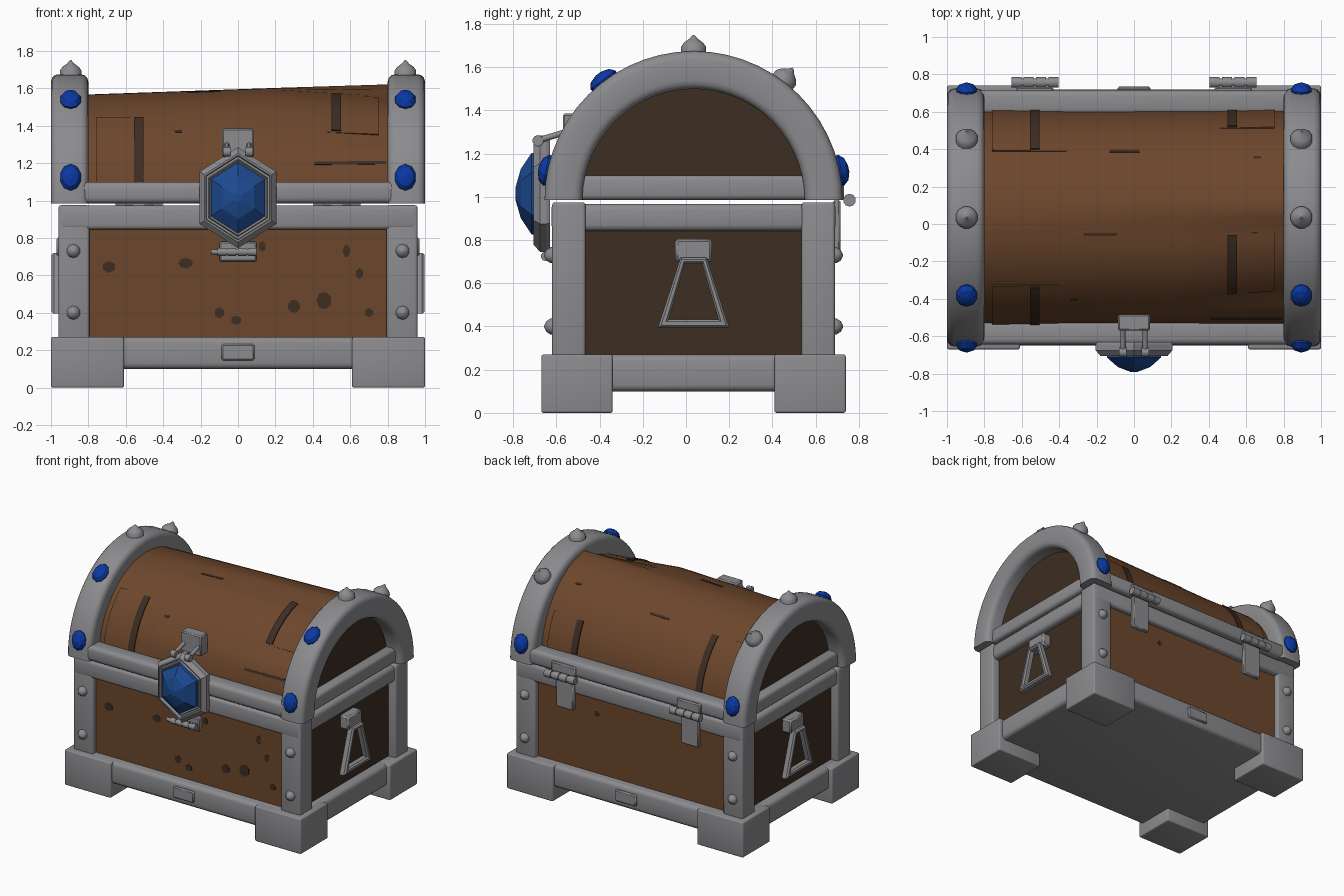
import bpy, bmesh, math, random
from mathutils import Vector, Matrix

random.seed(4)
if "Cube" in bpy.data.objects:
    bpy.data.objects.remove(bpy.data.objects["Cube"])


def material(name, rgb):
    m = bpy.data.materials.new(name)
    m.use_nodes = True
    col = (*rgb, 1)
    m.diffuse_color = col
    m.node_tree.nodes["Principled BSDF"].inputs["Base Color"].default_value = col
    return m


IRON = material("iron grey", (0.262, 0.262, 0.275))
WOOD = material("wood brown", (0.152, 0.062, 0.025))
DARK = material("dark wood", (0.046, 0.026, 0.016))
GEM = material("gem blue", (0.003, 0.04, 0.37))
BIG_GEM = material("large gem blue", (0.012, 0.068, 0.28))

CY = 0.035      # depth centre of the chest
BASE = 0.985    # underside of the lid


def finish(name, bm, mat, smooth=True):
    bmesh.ops.recalc_face_normals(bm, faces=bm.faces[:])
    me = bpy.data.meshes.new(name)
    bm.to_mesh(me)
    bm.free()
    me.materials.append(mat)
    ob = bpy.data.objects.new(name, me)
    bpy.context.collection.objects.link(ob)
    if smooth:
        bpy.ops.object.select_all(action='DESELECT')
        ob.select_set(True)
        bpy.context.view_layer.objects.active = ob
        bpy.ops.object.shade_smooth_by_angle(angle=math.radians(40))
    return ob


def box(name, xs, ys, zs, mat=IRON, bevel=0.0, segs=3):
    bm = bmesh.new()
    bmesh.ops.create_cube(bm, size=1)
    for v in bm.verts:
        v.co = [(a + b) / 2 + c * abs(b - a) for c, (a, b) in zip(v.co, (xs, ys, zs))]
    if bevel:
        bmesh.ops.bevel(bm, geom=bm.edges[:], offset=bevel, segments=segs,
                        profile=0.5, affect='EDGES')
    return finish(name, bm, mat, bevel > 0)


def loft(name, rings, mat, loop=False, smooth=True):
    """Skin closed rings of points; cap the ends, or join last to first."""
    bm = bmesh.new()
    rows = [[bm.verts.new(p) for p in r] for r in rings]
    pairs = list(zip(rows, rows[1:])) + ([(rows[-1], rows[0])] if loop else [])
    for a, b in pairs:
        for i in range(len(a)):
            j = (i + 1) % len(a)
            bm.faces.new((a[i], a[j], b[j], b[i]))
    if not loop:
        bm.faces.new(rows[0])
        bm.faces.new(rows[-1])
    return finish(name, bm, mat, smooth)


def lathe(name, profile, place, normal, mat, sides=10, smooth=True, scale=(1, 1)):
    """Turn (radius, height) pairs about a normal at a place."""
    rot = Vector(normal).to_track_quat('Z', 'Y').to_matrix().to_4x4()
    m = Matrix.Translation(place) @ rot
    turn = [math.tau * (i + 0.5) / sides for i in range(sides)]
    rings = [[m @ Vector((r * math.cos(t) * scale[0], r * math.sin(t) * scale[1], h))
              for t in turn] for r, h in profile]
    return loft(name, rings, mat, smooth=smooth)


# Base, body core and rails
box("base_slab", (-0.97, 0.97), (CY - 0.685, CY + 0.685), (0.1, 0.27), bevel=0.03)
box("body_panels", (-0.88, 0.88), (CY - 0.615, CY + 0.615), (0.2, 0.95), WOOD)
for s, side in ((-1, "right"), (1, "left")):
    box(side + "_side_panel", (s * 0.8, s * 0.9), (CY - 0.55, CY + 0.55), (0.2, 0.95), DARK)
    box(side + "_top_rail", (s * 0.82, s * 0.95), (CY - 0.6, CY + 0.6), (0.842, 0.968), bevel=0.03)
    box(side + "_lid_sill", (s * 0.82, s * 0.95), (CY - 0.6, CY + 0.6), (BASE, 1.1), bevel=0.025)
for s, side in ((-1, "front"), (1, "back")):
    box(side + "_top_rail", (-0.958, 0.958), (CY + s * 0.52, CY + s * 0.657), (0.845, 0.974), bevel=0.022)
    box(side + "_lid_rail", (-0.86, 0.86), (CY + s * 0.55, CY + s * 0.68), (BASE, 1.1), bevel=0.03)
    box(side + "_base_plate", (-0.088, 0.088), (CY + s * 0.67, CY + s * 0.7), (0.145, 0.232),
        bevel=0.008, segs=1)

# Feet, corner posts and their rivets
for sx in (-1, 1):
    for sy in (-1, 1):
        box("foot", (sx * 0.61, sx), (CY + sy * 0.375, CY + sy * 0.705), (0, 0.27), bevel=0.01)
        box("corner_post", (sx * 0.795, sx * 0.96), (CY + sy * 0.5, CY + sy * 0.655),
            (0.2, 0.975), bevel=0.015)
        for z in (0.4, 0.73):
            lathe("post_rivet", [(0.037, -0.01), (0.037, 0.012), (0.024, 0.032), (0.004, 0.042)],
                  (sx * 0.88, CY + sy * 0.65, z), (0, sy, 0), IRON)


# Lid barrel, tilted upwards to one side, with a sunken wedge at its front left
def lid_point(x, deg, off=0.0):
    a = math.radians(deg)
    sunk = max(0, min(1, (deg - 25) / 12, (95 - deg) / 12))
    off -= 0.07 * max(0, (x - 0.2) / 0.55) * sunk
    rz = 0.61 + 0.035 * x
    return Vector((x, CY - (0.575 + off) * math.cos(a), BASE + (rz + off) * math.sin(a)))


loft("lid_barrel", [[lid_point(x, 5 * i) for i in range(37)] for x in (-0.85, 0.2, 0.85)], WOOD)


def patch(name, xs, degs, offs, mat):
    """Curved strip on the barrel; offs gives the height at each x end."""
    n = 10
    rings = []
    for i in range(n + 1):
        d = degs[0] + (degs[1] - degs[0]) * i / n
        rings.append([lid_point(xs[0], d, -0.03), lid_point(xs[1], d, -0.03),
                      lid_point(xs[1], d, offs[1]), lid_point(xs[0], d, offs[0])])
    return loft(name, rings, mat)


# Raised planks (outer end first) each with a dark strap
for outer, inner, strap, degs in ((-0.76, -0.1, -0.53, (10, 51)), (0.75, 0.25, 0.525, (40, 81)),
                                  (-0.76, -0.1, -0.53, (128, 170)), (0.75, 0.25, 0.525, (146, 170))):
    patch("lid_plank", (outer, inner), degs, (0.009, -0.006), WOOD)
    patch("lid_strap", (strap - 0.025, strap + 0.025), (degs[0] + 1, degs[1] - 1),
          (0.011, 0.011), DARK)
for x, d, w in ((0.6, 20, 0.19), (-0.32, 40, 0.02), (-0.18, 81, 0.09), (-0.05, 128, 0.08),
                (0.66, 124, 0.02)):
    patch("lid_scratch", (x - w, x + w), (d - 0.8, d + 0.8), (0.003, 0.003), DARK)

# End arches with rounded section, infill, gems and studs
section = []
for cr, cx, start in ((0.65, 0.96, 0), (0.555, 0.96, 90), (0.555, 0.84, 180), (0.65, 0.84, 270)):
    for k in range(4):
        a = math.radians(start + 30 * k)
        section.append((cr + 0.04 * math.cos(a), cx + 0.04 * math.sin(a)))
for s, side in ((-1, "right"), (1, "left")):
    rings = []
    for i in range(29):
        a = math.pi * i / 28
        rings.append([(s * x, CY - r * math.cos(a), BASE + r * math.sin(a)) for r, x in section])
    loft(side + "_arch", rings, IRON)
    rim = [math.pi * i / 24 for i in range(25)]
    loft(side + "_lid_end", [[(s * x, CY - 0.55 * math.cos(a), BASE + 0.55 * math.sin(a))
                              for a in rim] for x in (0.84, 0.88)], DARK)
    for deg, kind in ((11.5, "gem"), (53, "gem"), (90, "stud"), (127, "stud"), (168.5, "gem")):
        a = math.radians(deg)
        n = Vector((0, -math.cos(a), math.sin(a)))
        p = Vector((s * 0.895, CY, BASE)) + n * 0.685
        if kind == "gem":
            lathe("arch_gem", [(0.053, -0.02), (0.058, 0.012), (0.042, 0.036), (0.012, 0.048)],
                  p, n, GEM, smooth=False, scale=(1, 1.25))
        else:
            lathe("arch_stud", [(0.06, -0.02), (0.06, 0.025), (0.045, 0.045), (0.02, 0.062),
                                (0.004, 0.08)], p, n, IRON, sides=12)

# Side handles
for s, side in ((-1, "right"), (1, "left")):
    box(side + "_handle_mount", (s * 0.89, s * 0.97), (CY - 0.085, CY + 0.085), (0.7, 0.805),
        bevel=0.012, segs=1)

    def trapezoid(x, top, bottom, z0, z1):
        return [(s * x, CY - bottom, z0), (s * x, CY + bottom, z0),
                (s * x, CY + top, z1), (s * x, CY - top, z1)]
    outer, inner = (0.06, 0.165, 0.395, 0.72), (0.04, 0.115, 0.432, 0.69)
    loft(side + "_handle", [trapezoid(0.95, *outer), trapezoid(0.985, *outer),
                            trapezoid(0.997, 0.055, 0.15, 0.405, 0.71),
                            trapezoid(0.997, 0.045, 0.128, 0.422, 0.7),
                            trapezoid(0.985, *inner), trapezoid(0.95, *inner)],
         IRON, loop=True, smooth=False)

# Front medallion with large faceted gem
HEX = ((0, 0.27), (0.205, 0.14), (0.205, -0.14), (0, -0.27), (-0.205, -0.14), (-0.205, 0.14))


def hex_rings(steps):
    return [[(x * k, y, 1.015 + z * k) for x, z in HEX] for k, y in steps]


loft("medallion", hex_rings(((0.97, -0.63), (1, -0.645), (1, -0.675), (0.88, -0.705), (0.84, -0.705),
                             (0.82, -0.685), (0.77, -0.685), (0.75, -0.7), (0.71, -0.69))),
     IRON, smooth=False)
loft("large_gem", hex_rings(((0.7, -0.68), (0.7, -0.715), (0.42, -0.765), (0.1, -0.79))),
     BIG_GEM, smooth=False)

# Hasp above the medallion and clasp below it
box("hasp_plate", (-0.085, 0.085), (-0.57, -0.485), (1.23, 1.385), bevel=0.008, segs=1)
for s in (-1, 1):
    lathe("hasp_arm", [(0.014, 0), (0.014, 0.14)], (s * 0.06, -0.69, 1.26), (0, 1, 0.3), IRON)
    lathe("hasp_knob", [(0.026, 0), (0.026, 0.04)], (s * 0.06 - 0.02, -0.685, 1.26), (1, 0, 0), IRON)
box("clasp_plate", (-0.1, 0.1), (-0.615, -0.57), (0.675, 0.78), bevel=0.008, segs=1)
KNUCKLES = [(0.022 if i % 4 < 2 else 0.017, h) for i, h in
            enumerate((0, 0.045, 0.045, 0.055, 0.055, 0.1, 0.1, 0.11, 0.11, 0.155, 0.155,
                       0.165, 0.165, 0.21))]
lathe("clasp_pin", KNUCKLES, (-0.11, -0.65, 0.725), (1, 0, 0), IRON)
box("clasp_lug", (-0.08, 0.08), (-0.66, -0.6), (0.715, 0.735))
lathe("clasp_pin_head", [(0.014, 0), (0.014, 0.04)], (-0.145, -0.65, 0.725), (1, 0, 0), IRON)

# Rear hinges
for s, side in ((-1, "right"), (1, "left")):
    x = s * 0.53
    lathe(side + "_hinge_barrel", [(r * 1.35, h * 1.2) for r, h in KNUCKLES],
          (x - 0.126, 0.757, 0.985), (1, 0, 0), IRON)
    box(side + "_hinge_lower_leaf", (x - 0.075, x + 0.075), (0.68, 0.715), (0.725, 0.985),
        bevel=0.008, segs=1)
    box(side + "_hinge_upper_leaf", (x - 0.1, x + 0.1), (0.69, 0.732), (0.985, 1.07),
        bevel=0.008, segs=1)

# Dark knots in the front and back boards
FRONT = CY - 0.615
for x, z, w, h in ((-0.69, 0.645, 0.038, 0.032), (-0.28, 0.665, 0.04, 0.028), (0.13, 0.755, 0.02, 0.03),
                   (0.3, 0.435, 0.035, 0.035), (0.46, 0.465, 0.042, 0.048), (0.58, 0.73, 0.02, 0.035),
                   (0.65, 0.61, 0.022, 0.03), (0.7, 0.4, 0.025, 0.025), (-0.1, 0.4, 0.028, 0.03),
                   (-0.01, 0.36, 0.03, 0.025)):
    lathe("wood_knot", [(1, -0.002), (1, 0.003)], (x, FRONT, z), (0, -1, 0), DARK,
          sides=random.choice((6, 7, 8)), smooth=False, scale=(w, h))
lathe("wood_knot", [(1, -0.002), (1, 0.003)], (0.3, CY + 0.615, 0.72), (0, 1, 0), DARK,
      sides=7, smooth=False, scale=(0.02, 0.02))
